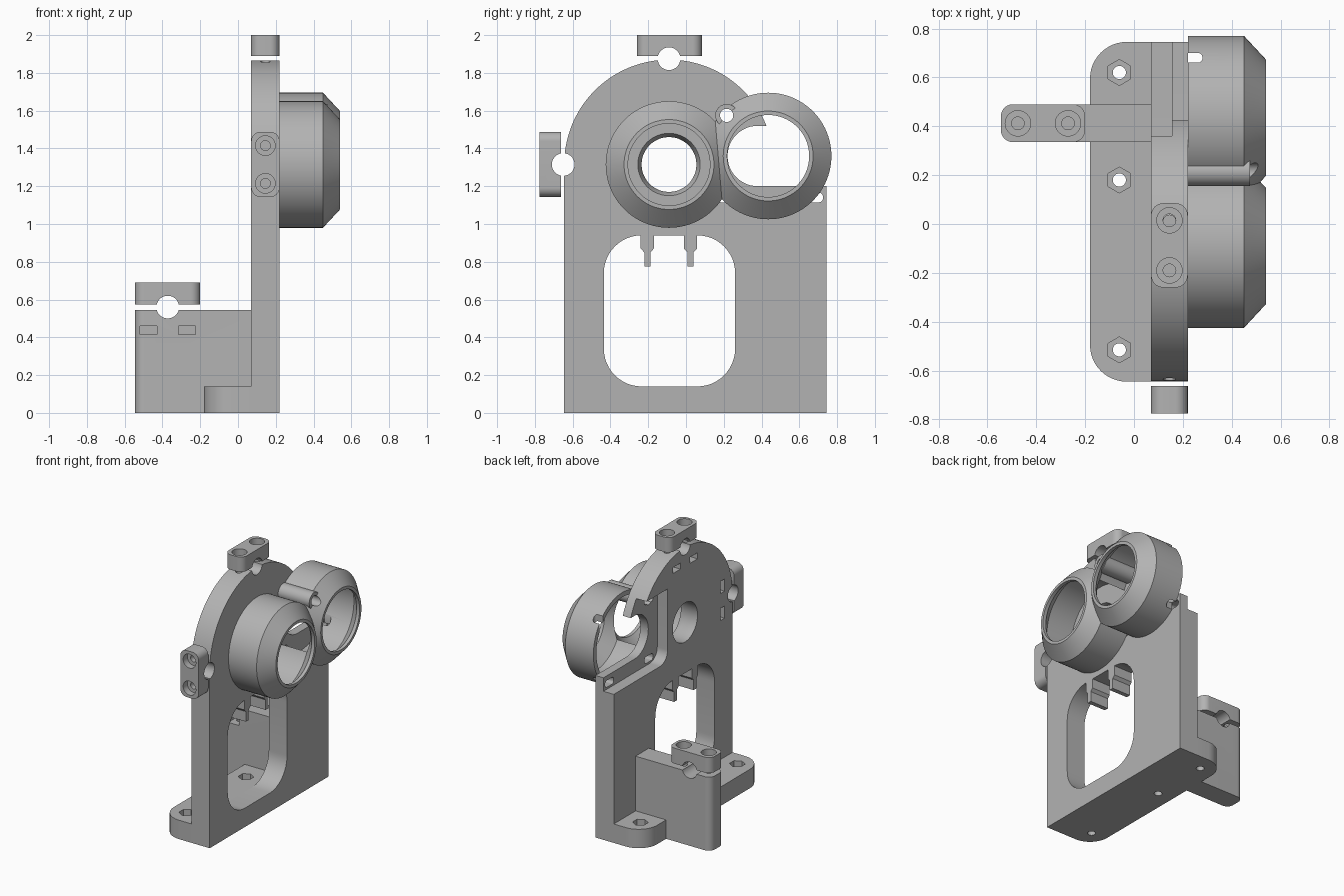
import bpy, bmesh
from math import sin, cos, pi, radians, sqrt, asin, degrees

cube = bpy.data.objects.get("Cube")
if cube:
    bpy.data.objects.remove(cube, do_unlink=True)

grey = bpy.data.materials.new("matte grey")
grey.use_nodes = True
grey.diffuse_color = (0.45, 0.45, 0.45, 1)
grey.node_tree.nodes["Principled BSDF"].inputs["Base Color"].default_value = (0.45, 0.45, 0.45, 1)


def finish(name, bm):
    bmesh.ops.recalc_face_normals(bm, faces=bm.faces)
    mesh = bpy.data.meshes.new(name)
    bm.to_mesh(mesh)
    bm.free()
    mesh.materials.append(grey)
    obj = bpy.data.objects.new(name, mesh)
    bpy.context.collection.objects.link(obj)
    return obj


def arc(a, b, r, start, end, n=12):
    steps = [radians(start + (end - start) * i / n) for i in range(n + 1)]
    return [(a + r * cos(t), b + r * sin(t)) for t in steps]


def rounded(a0, a1, b0, b1, radii):
    """Rectangle outline; radii start at low a, low b and run counter-clockwise."""
    pts = []
    corners = [(a0, b0, 1, 1), (a1, b0, -1, 1), (a1, b1, -1, -1), (a0, b1, 1, -1)]
    for i, ((a, b, sa, sb), r) in enumerate(zip(corners, radii)):
        if r:
            pts += arc(a + sa * r, b + sb * r, r, 180 + 90 * i, 270 + 90 * i)
        else:
            pts.append((a, b))
    return pts


def place(axis, a, b, h):
    return {"X": (h, a, b), "Y": (a, h, b), "Z": (a, b, h)}[axis]


def prism(name, axis, outline, lo, hi):
    bm = bmesh.new()
    face = bm.faces.new([bm.verts.new(place(axis, a, b, lo)) for a, b in outline])
    ext = bmesh.ops.extrude_face_region(bm, geom=[face])
    verts = [g for g in ext["geom"] if isinstance(g, bmesh.types.BMVert)]
    bmesh.ops.translate(bm, verts=verts, vec=place(axis, 0, 0, hi - lo))
    return finish(name, bm)


def box(name, x0, x1, y0, y1, z0, z1):
    return prism(name, "Z", rounded(x0, x1, y0, y1, [0] * 4), z0, z1)


def rod(name, axis, a, b, r, lo, hi, n=48, turn=0):
    return prism(name, axis, arc(a, b, r, turn, turn + 360, n)[:-1], lo, hi)


def lathe(name, y, z, profile, n=96):
    """Solid of revolution about an x-parallel axis; profile is (x, radius)."""
    bm = bmesh.new()
    rings = [[bm.verts.new((x, p, q)) for p, q in arc(y, z, r, 0, 360, n)[:-1]] for x, r in profile]
    for low, high in zip(rings, rings[1:]):
        for i in range(n):
            j = (i + 1) % n
            bm.faces.new((low[i], low[j], high[j], high[i]))
    bm.faces.new(rings[0])
    bm.faces.new(rings[-1])
    return finish(name, bm)


def combine(obj, tools, operation="DIFFERENCE"):
    for tool in tools:
        mod = obj.modifiers.new("combine", "BOOLEAN")
        mod.operation, mod.object, mod.solver = operation, tool, "EXACT"
        graph = bpy.context.evaluated_depsgraph_get()
        mesh = bpy.data.meshes.new_from_object(obj.evaluated_get(graph))
        obj.modifiers.clear()
        obj.data = mesh
        bpy.data.objects.remove(tool, do_unlink=True)


BACK, SEAT, FRONT = 0.07, 0.155, 0.22
CY, CZ, R = -0.09, 1.315, 0.555      # arch and main lens axis
DY, DZ = 0.435, 1.36                 # second lens axis
MID = (BACK + FRONT) / 2

# Upright plate with arched top and open slot for the second lens
tip = degrees(asin((1.52 - CZ) / R))
outline = [(-0.645, 0), (0.745, 0), (0.745, 1.2)]
outline += arc(0.38, DZ, 0.16, 270, 90, 24)
outline += arc(CY, CZ, R, tip, 180, 64)
plate = prism("upright_plate", "X", outline, BACK, FRONT)
cuts = [
    prism("window", "X", rounded(-0.435, 0.26, 0.14, 0.94, [0.2] * 4), 0, 0.3),
    prism("pocket", "X", rounded(0.115, 0.9, 1.1, 1.64, [0.09, 0, 0, 0]), 0, SEAT),
    lathe("aperture", CY, CZ, [(0, 0.145), (0.18, 0.145), (FRONT, 0.165), (0.3, 0.19)]),
    rod("boss_bore", "X", 0.215, 1.575, 0.035, 0, 0.3),
    rod("top_groove", "X", CY, 1.875, 0.06, 0, 0.3),
    rod("side_groove", "X", -0.65, CZ, 0.06, 0, 0.3),
]
for y, z in ((0.215, 1.14), (0.675, 1.14), (0.215, 1.575)):
    cuts.append(prism("screw_slot", "X", rounded(y - 0.05, y + 0.05, z - 0.025, z + 0.025, [0.02] * 4), 0.1, 0.3))
for d in (-0.1, 0.1):
    cuts.append(box("nut_slot", 0, 0.18, CY + d - 0.045, CY + d + 0.045, 1.73, 1.775))
    cuts.append(box("nut_slot", 0, 0.18, -0.55, -0.505, CZ + d - 0.045, CZ + d + 0.045))
    cuts.append(rod("bolt_hole", "Z", MID, CY + d, 0.026, 1.7, 1.95, 24))
    cuts.append(rod("bolt_hole", "Y", MID, CZ + d, 0.026, -0.7, -0.48, 24))
combine(plate, cuts)

# Clips hanging from the top of the window
clips = []
for y in (-0.205, 0.024):
    half = [(0.035, 0.96), (0.035, 0.87), (0.016, 0.85), (0.016, 0.775)]
    shape = [(y + a, z) for a, z in half] + [(y - a, z) for a, z in reversed(half)]
    clips.append(prism("window_clip", "X", shape, BACK, FRONT))

# Base flange with hex nut recesses
base = prism("base_flange", "Z", rounded(-0.18, BACK, -0.645, 0.745, [0.15, 0, 0, 0.15]), 0, 0.14)
cuts = []
for y in (-0.515, 0.18, 0.62):
    cuts.append(rod("hole", "Z", -0.06, y, 0.027, -0.1, 0.3, 24))
    cuts.append(rod("hex", "Z", -0.06, y, 0.053, 0.08, 0.3, 6, 30))
combine(base, cuts)

# Rear bracket that carries the lower rod clamp
bracket = prism("rear_bracket", "Z", rounded(-0.545, BACK, 0.335, 0.49, [0.05, 0, 0, 0.05]), 0, 0.545)
cuts = [rod("groove", "Y", -0.372, 0.56, 0.06, 0, 1)]
for x in (-0.475, -0.27):
    cuts.append(box("nut_slot", x - 0.045, x + 0.045, 0.3, 0.455, 0.415, 0.46))
    cuts.append(rod("bolt_hole", "Z", x, 0.412, 0.026, 0.38, 0.7, 24))
combine(bracket, cuts)


# Rod clamps: bolt axis, plan outline, inner and outer face, groove
def clamp(name, axis, extent, inner, outer, bolts, groove):
    lo, hi = min(inner, outer), max(inner, outer)
    obj = prism(name, axis, rounded(*extent, [0.05] * 4), lo, hi)
    s = 1 if outer > inner else -1
    tools = [groove]
    for a, b in bolts:
        tools.append(rod("bolt_hole", axis, a, b, 0.026, lo - 0.1, hi + 0.1, 24))
        ends = sorted((outer - s * 0.05, outer + s * 0.1))
        tools.append(rod("counterbore", axis, a, b, 0.052, ends[0], ends[1], 32))
    combine(obj, tools)
    return obj


clamps = [
    clamp("top_clamp", "Z", (BACK, FRONT, -0.26, 0.085), 1.89, 2.0,
          [(MID, CY - 0.1), (MID, CY + 0.105)], rod("groove", "X", CY, 1.875, 0.06, 0, 0.3)),
    clamp("side_clamp", "Y", (BACK, FRONT, 1.143, 1.488), -0.662, -0.775,
          [(MID, CZ - 0.1), (MID, CZ + 0.1)], rod("groove", "X", -0.65, CZ, 0.06, 0, 0.3)),
    clamp("rear_clamp", "Z", (-0.545, -0.2, 0.335, 0.49), 0.575, 0.69,
          [(-0.475, 0.412), (-0.27, 0.412)], rod("groove", "Y", -0.372, 0.56, 0.06, 0, 1)),
]

# Twin hollow lens housings with chamfered fronts
shell = [(FRONT, 0.335), (0.45, 0.335), (0.54, 0.238)]
hollow = [(0.2, 0.3), (0.435, 0.3), (0.515, 0.217), (0.6, 0.217)]
housing = lathe("lens_housings", CY, CZ, shell)
combine(housing, [lathe("second", DY, DZ, shell)], "UNION")
combine(housing, [lathe("hollow", y, z, hollow) for y, z in ((CY, CZ), (DY, DZ))])
combine(housing, [rod("boss", "X", 0.215, 1.575, 0.06, FRONT, 0.475)], "UNION")
combine(housing, [
    rod("boss_bore", "X", 0.215, 1.575, 0.035, 0.1, 0.7),
    prism("wall_notch", "Z", rounded(0.15, 0.28, 0.66, 0.7, [0, 0.019, 0.019, 0]), 1.0, 1.7),
])

# Soft shading on curved walls, crisp edges elsewhere
bpy.ops.object.select_all(action="DESELECT")
for obj in [plate, base, bracket, housing] + clips + clamps:
    obj.select_set(True)
bpy.context.view_layer.objects.active = plate
bpy.ops.object.shade_smooth_by_angle(angle=radians(30))
